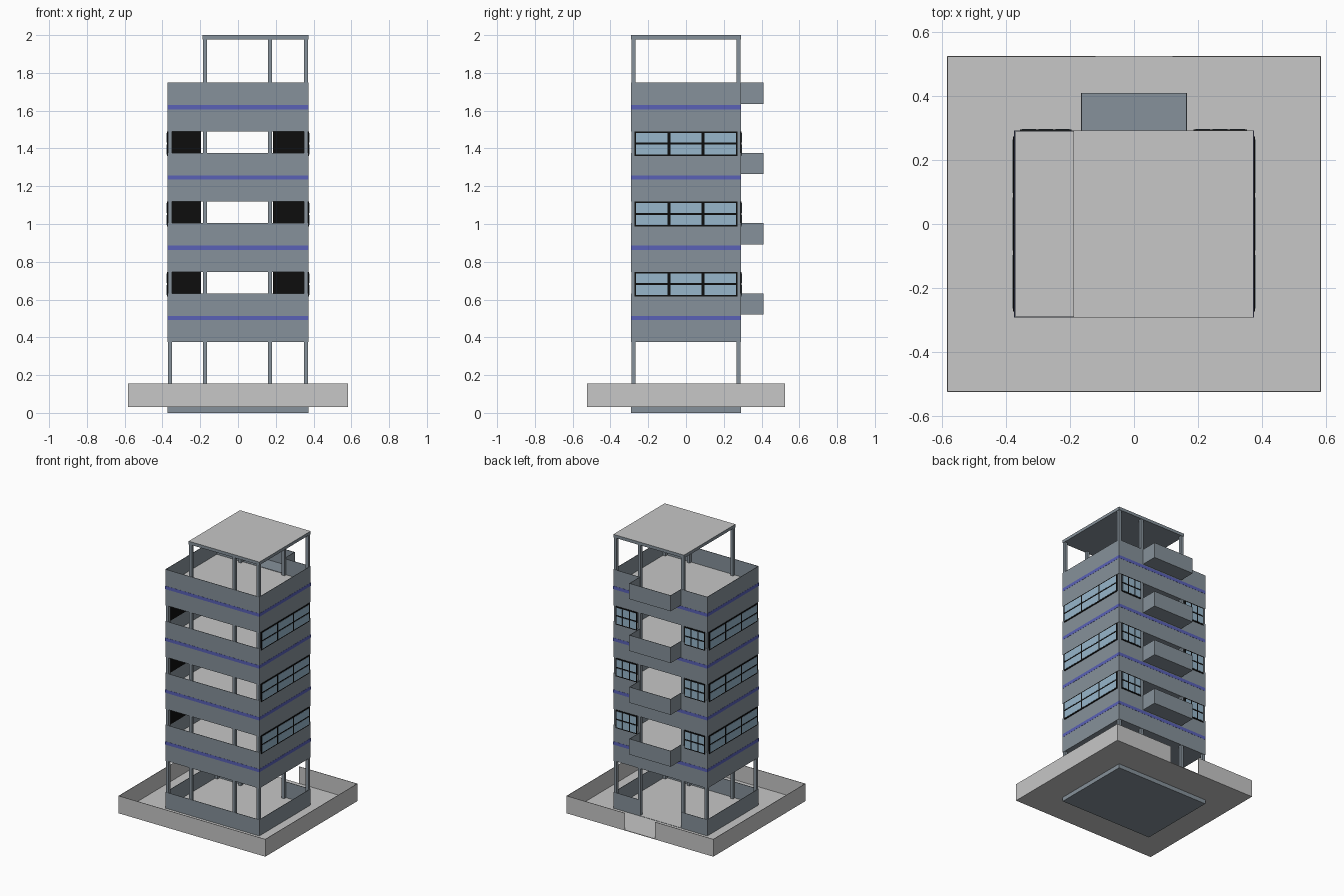
import bpy, bmesh
from mathutils import Vector

cube = bpy.data.objects.get("Cube")
if cube:
    bpy.data.objects.remove(cube)


def material(name, rgb):
    m = bpy.data.materials.new(name)
    m.use_nodes = True
    m.diffuse_color = (*rgb, 1)
    m.node_tree.nodes["Principled BSDF"].inputs["Base Color"].default_value = (*rgb, 1)
    return m


WALL = material("blue grey wall", (0.24, 0.285, 0.325))
PALE = material("pale concrete", (0.57, 0.57, 0.57))
BLUE = material("blue stripe", (0.10, 0.12, 0.47))
BLACK = material("black frame", (0.004, 0.004, 0.004))
GLASS = material("light blue glass", (0.31, 0.47, 0.60))

HX, HY = 0.373, 0.291      # half width and depth of the tower
YX, YY = 0.583, 0.523      # half width and depth of the yard
T = 0.003                  # thin wall
DOOR = 0.165               # half width of the rear openings
STOREY = 0.372
LEVELS = [0.52 + STOREY * i for i in range(4)]


def build(name, boxes, mat, top=None):
    """Join axis-aligned boxes (x0, x1, y0, y1, z0, z1) into one object."""
    bm = bmesh.new()
    for x0, x1, y0, y1, z0, z1 in boxes:
        lo, hi = Vector((x0, y0, z0)), Vector((x1, y1, z1))
        verts = bmesh.ops.create_cube(bm, size=1)["verts"]
        for v in verts:
            v.co = Vector((hi[i] if v.co[i] > 0 else lo[i] for i in range(3)))
    bm.normal_update()
    me = bpy.data.meshes.new(name)
    me.materials.append(mat)
    if top:
        me.materials.append(top)
        for f in bm.faces:
            f.material_index = int(f.normal.z > 0.5)
    bm.to_mesh(me)
    bm.free()
    ob = bpy.data.objects.new(name, me)
    bpy.context.collection.objects.link(ob)
    return ob


def enclosure(hx, hy, gap, z0, z1):
    """Thin walls round a rectangle, with a gap in the rear wall."""
    return [(-hx, hx, -hy, -hy + T, z0, z1),
            (-hx, -hx + T, -hy, hy, z0, z1),
            (hx - T, hx, -hy, hy, z0, z1),
            (-hx, -gap, hy - T, hy, z0, z1),
            (gap, hx, hy - T, hy, z0, z1)]


def columns(name, xs, z0, z1):
    e, w = 0.002, 0.021
    boxes = []
    for x in xs:
        for y in (-HY + e, HY - e - w):
            boxes.append((x - w / 2, x + w / 2, y, y + w, z0, z1))
    build(name, boxes, WALL)


def window(name, a0, a1, z0, z1, place, edge, bar):
    """Black panel with panes in three columns and two rows on its outside.
    place turns (a0, a1, inner depth, outer depth, z0, z1) into a box."""
    build(name + "_frame", [place(a0, a1, -0.004, 0.004, z0, z1)], BLACK)
    w = (a1 - a0 - 2 * edge - 2 * bar) / 3
    h = (z1 - z0 - 0.016 - 0.01) / 2
    panes = []
    for c in range(3):
        for r in range(2):
            a = a0 + edge + c * (w + bar)
            z = z0 + 0.008 + r * (h + 0.01)
            panes.append(place(a, a + w, 0.003, 0.0055, z, z + h))
    build(name + "_panes", panes, GLASS)


def side_place(s):
    def place(a0, a1, d0, d1, z0, z1):
        xs = sorted((s * (HX + d0), s * (HX + d1)))
        return (*xs, a0, a1, z0, z1)
    return place


def rear_place(a0, a1, d0, d1, z0, z1):
    return (a0, a1, HY + d0, HY + d1, z0, z1)


# Yard and foundation
build("yard_floor", [(-YX, YX, -YY, YY, 0.03, 0.034)], PALE)
build("yard_wall", enclosure(YX, YY, 0.12, 0.03, 0.155), PALE)
build("foundation", [(-HX, HX, -HY, HY, 0, 0.036)], WALL, PALE)
build("ground_wall", enclosure(HX, HY, DOOR, 0.03, 0.15), WALL)

# Storeys: slab, stripe, parapet and balcony
ALL_X = (-0.36, -0.175, 0.17, 0.36)
for n, f in enumerate(LEVELS, 1):
    build(f"slab_{n}", [(-HX, HX, -HY, HY, f - 0.145, f)], WALL, PALE)
    s = 0.001
    build(f"stripe_{n}", [(-HX - s, HX + s, -HY - s, HY + s, f - 0.029, f - 0.006)], BLUE)
    build(f"parapet_{n}", enclosure(HX, HY, DOOR, f, f + 0.113), WALL)
    by = HY + 0.118
    build(f"balcony_{n}", [(-DOOR, DOOR, HY, by, f, f + T),
                           (-DOOR, DOOR, by - T, by, f, f + 0.113),
                           (-DOOR, -DOOR + T, HY, by, f, f + 0.113),
                           (DOOR - T, DOOR, HY, by, f, f + 0.113)], WALL)

columns("ground_columns", ALL_X, 0.036, LEVELS[0] - 0.145)

# Windows and columns of the three closed storeys
for n, f in enumerate(LEVELS[:3], 1):
    columns(f"columns_{n}", ALL_X, f, f + STOREY - 0.145)
    z0, z1 = f + 0.096, f + 0.227
    for side, s in (("left", 1), ("right", -1)):
        window(f"{side}_window_{n}", -0.272, 0.272, z0, z1, side_place(s), 0.008, 0.014)
    window(f"rear_left_window_{n}", 0.185, 0.352, z0, z1, rear_place, 0.006, 0.008)
    window(f"rear_right_window_{n}", -0.355, -0.195, z0, z1, rear_place, 0.006, 0.008)

# Open rooftop shelter
columns("shelter_columns", ALL_X[1:], LEVELS[3], 1.98)
build("shelter_roof", [(-0.188, HX, -HY, HY, 1.978, 2.0)], WALL, PALE)
